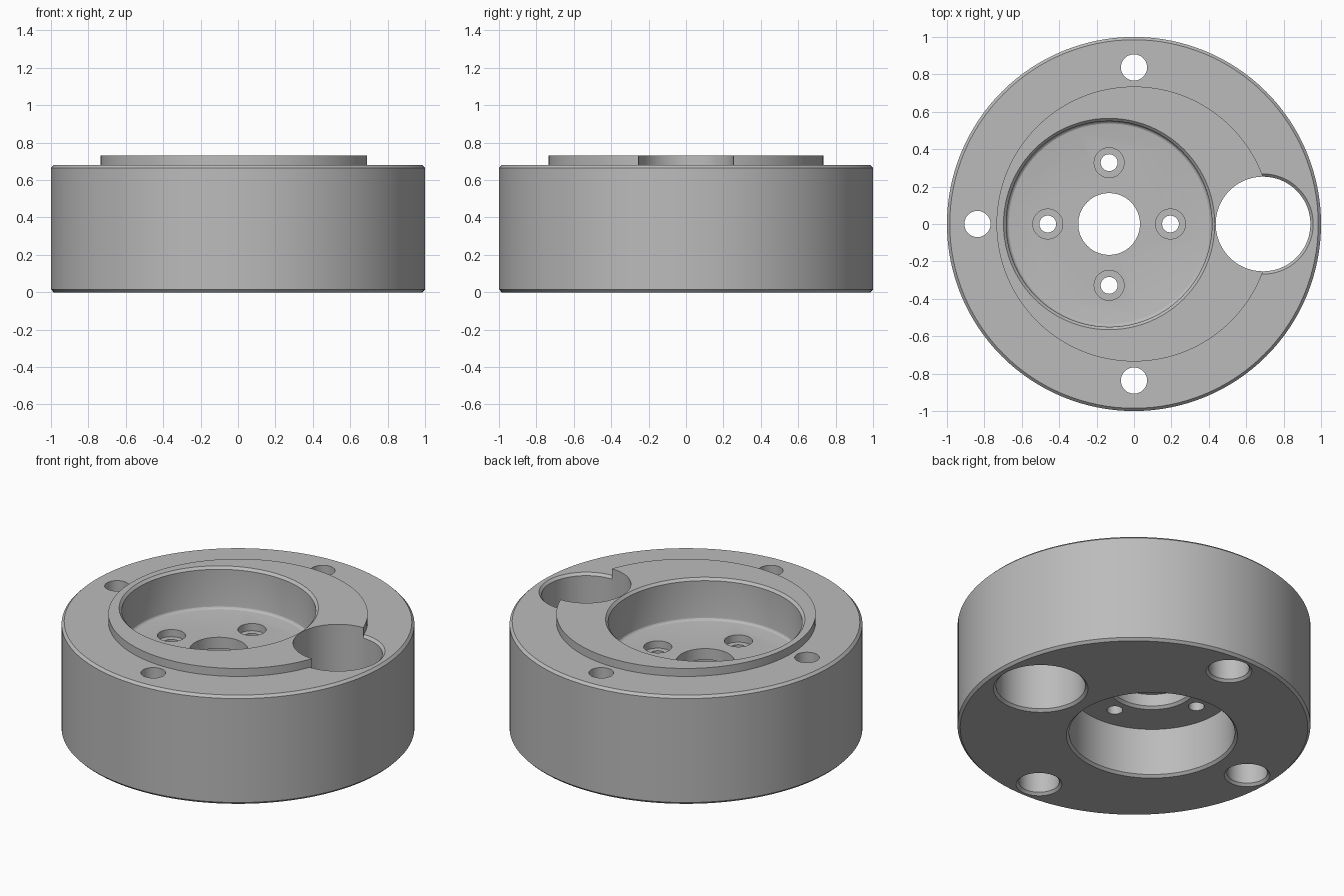
import bpy, bmesh, math

if "Cube" in bpy.data.objects:
    bpy.data.objects.remove(bpy.data.objects["Cube"])

STEEL = bpy.data.materials.new("steel grey")
STEEL.diffuse_color = (0.50, 0.50, 0.50, 1)
STEEL.use_nodes = True
STEEL.node_tree.nodes["Principled BSDF"].inputs["Base Color"].default_value = STEEL.diffuse_color


def lathe(name, profile, x=0, y=0, n=96):
    """Closed solid turned from (radius, height) points, listed bottom to top."""
    bm = bmesh.new()
    rings = []
    for r, z in profile:
        rings.append([bm.verts.new((x + r * math.cos(2 * math.pi * i / n),
                                    y + r * math.sin(2 * math.pi * i / n), z))
                      for i in range(n)])
    for a, b in zip(rings, rings[1:]):
        for i in range(n):
            j = (i + 1) % n
            bm.faces.new((a[i], a[j], b[j], b[i]))
    bm.faces.new(rings[0][::-1])
    bm.faces.new(rings[-1])
    mesh = bpy.data.meshes.new(name)
    bm.to_mesh(mesh)
    bm.free()
    mesh.materials.append(STEEL)
    ob = bpy.data.objects.new(name, mesh)
    bpy.context.collection.objects.link(ob)
    return ob


def combine(target, tool, operation='DIFFERENCE'):
    """Apply one boolean and delete the tool."""
    mod = target.modifiers.new("bool", 'BOOLEAN')
    mod.operation, mod.solver, mod.object = operation, 'EXACT', tool
    bpy.context.view_layer.update()
    deps = bpy.context.evaluated_depsgraph_get()
    mesh = bpy.data.meshes.new_from_object(target.evaluated_get(deps))
    target.modifiers.clear()
    target.data = mesh
    bpy.data.objects.remove(tool)


C = 0.015            # common chamfer
TOP, BOSS = 0.68, 0.73
CUP_X = -0.133       # offset centre of the cup
FLOOR, CEIL = 0.47, 0.31
PORT_X, PORT_R = 0.69, 0.253

# Chamfered round body
body = lathe("round_housing", [(1 - C, 0), (1, C), (1, TOP - C), (1 - C, TOP)], n=128)

# Chamfer of the side port on the body's top face, then the raised boss
combine(body, lathe("port_chamfer", [(PORT_R - C, TOP - 2 * C), (PORT_R + 2 * C, TOP + C)], PORT_X))
combine(body, lathe("boss", [(0.735, 0.5), (0.735, BOSS)], n=128), 'UNION')

# Large side port, chamfered at the bottom
combine(body, lathe("port", [(PORT_R + 2 * C, -C), (PORT_R, C), (PORT_R, 1)], PORT_X))

# Cup from above, with rounded floor corner and chamfered lip
R, F = 0.55, 0.02
corner = [(R - F + F * math.sin(t), FLOOR + F - F * math.cos(t))
          for t in (k * math.pi / 8 for k in range(5))]
combine(body, lathe("cup", corner + [(R, BOSS - C), (R + 2 * C, BOSS + C)], CUP_X))

# Recess from below with chamfered lip
combine(body, lathe("recess", [(0.47 + 2 * C, -C), (0.47, C), (0.47, CEIL)], CUP_X))

# Centre bore with stepped and chamfered underside
combine(body, lathe("bore_step", [(0.23 + 2 * C, CEIL - C), (0.23, CEIL + C), (0.23, CEIL + 0.09)], CUP_X))
combine(body, lathe("bore", [(0.165, 0.2), (0.165, 0.6)], CUP_X))

# Four counterbored screw holes in the cup floor
for k in range(4):
    a = k * math.pi / 2
    x, y = CUP_X + 0.328 * math.cos(a), 0.328 * math.sin(a)
    combine(body, lathe("screw_hole",
                        [(0.045, 0.2), (0.045, FLOOR - 0.045), (0.08, FLOOR - 0.045), (0.08, 0.6)], x, y, 48))

# Three bolt holes, widened and chamfered from below
for x, y in ((0, 0.837), (0, -0.837), (-0.837, 0)):
    combine(body, lathe("bolt_hole",
                        [(0.115 + 2 * C, -C), (0.115, C), (0.115, 0.40), (0.07, 0.40), (0.07, 1)], x, y, 48))

# Smooth curved walls, crisp edges
bpy.ops.object.select_all(action='DESELECT')
body.select_set(True)
bpy.context.view_layer.objects.active = body
bpy.ops.object.shade_smooth_by_angle(angle=math.radians(20))
